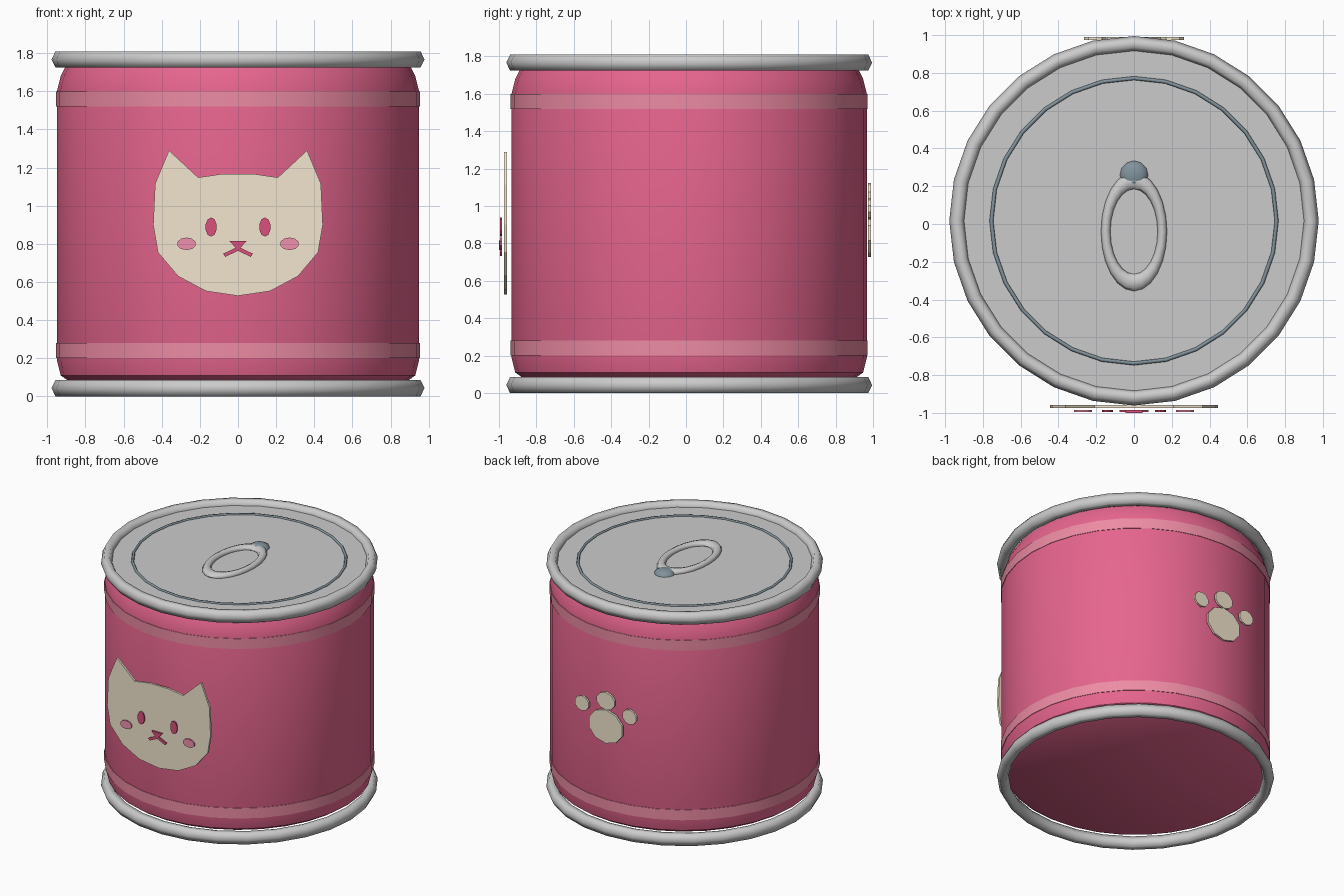
import bpy, bmesh
from math import sin, cos, pi

if "Cube" in bpy.data.objects:
    bpy.data.objects.remove(bpy.data.objects["Cube"])

CY = 0.017  # can axis sits slightly behind the origin because of the front badge


def material(name, r, g, b):
    m = bpy.data.materials.new(name)
    m.diffuse_color = (r, g, b, 1)
    m.use_nodes = True
    m.node_tree.nodes["Principled BSDF"].inputs["Base Color"].default_value = m.diffuse_color
    return m


PINK = material("pink", 0.79, 0.13, 0.27)
BAND = material("light_pink", 0.85, 0.26, 0.37)
BLUSH = material("blush", 0.88, 0.28, 0.43)
ROSE = material("deep_rose", 0.70, 0.08, 0.20)
CREAM = material("cream", 0.90, 0.79, 0.62)
DARK = material("dark_metal", 0.22, 0.29, 0.33)


def finish(name, bm, mat=None):
    bmesh.ops.recalc_face_normals(bm, faces=bm.faces[:])
    me = bpy.data.meshes.new(name)
    bm.to_mesh(me)
    bm.free()
    ob = bpy.data.objects.new(name, me)
    bpy.context.collection.objects.link(ob)
    if mat:
        me.materials.append(mat)
    return ob


def smooth(ob, angle):
    bpy.ops.object.select_all(action='DESELECT')
    ob.select_set(True)
    bpy.context.view_layer.objects.active = ob
    bpy.ops.object.shade_smooth_by_angle(angle=angle)


def lathe(name, profile, mat=None, n=28, closed=False, capped=False,
          center=(0, CY), sy=1, angle=0.7):
    """Revolve an (r, z) profile about a vertical axis."""
    bm = bmesh.new()
    rings = [[bm.verts.new((center[0] + r * cos(2 * pi * i / n),
                            center[1] + sy * r * sin(2 * pi * i / n), z))
              for i in range(n)] for r, z in profile]
    pairs = list(zip(rings, rings[1:]))
    if closed:
        pairs.append((rings[-1], rings[0]))
    for a, b in pairs:
        for i in range(n):
            j = (i + 1) % n
            bm.faces.new((a[i], a[j], b[j], b[i]))
    if capped:
        bm.faces.new(rings[0])
        bm.faces.new(rings[-1])
    ob = finish(name, bm, mat)
    smooth(ob, angle)
    return ob


def tube(name, R, z, rr, rz, m=6, **kw):
    prof = [(R + rr * cos(2 * pi * k / m), z + rz * sin(2 * pi * k / m)) for k in range(m)]
    return lathe(name, prof, closed=True, angle=1.2, **kw)


def plate(name, pts, y0, y1, mat):
    """Flat plate from an (x, z) outline, thick along y."""
    bm = bmesh.new()
    f = bm.faces.new([bm.verts.new((x, y0, z)) for x, z in pts])
    ext = bmesh.ops.extrude_face_region(bm, geom=[f], use_keep_orig=True)
    verts = [v for v in ext["geom"] if isinstance(v, bmesh.types.BMVert)]
    bmesh.ops.translate(bm, verts=verts, vec=(0, y1 - y0, 0))
    return finish(name, bm, mat)


def oval(x, z, rx, rz, n=10):
    return [(x + rx * cos(2 * pi * i / n + pi / 2), z + rz * sin(2 * pi * i / n + pi / 2))
            for i in range(n)]


# can body with tapered shoulders
lathe("can_body", [(0.895, 0.085), (0.93, 0.11), (0.95, 0.19), (0.95, 1.60),
                   (0.93, 1.68), (0.905, 1.73)], PINK, n=32, capped=True)

# label bands
for name, z in (("lower_band", 0.20), ("upper_band", 1.52)):
    lathe(name, [(0.945, z), (0.954, z), (0.954, z + 0.08), (0.945, z + 0.08)],
          BAND, n=32, closed=True)

# rolled rims
for name, z in (("bottom_rim", 0.043), ("top_rim", 1.767)):
    tube(name, 0.937, z, 0.041, 0.0495)

# lid, score line, pull tab and rivet
lathe("lid", [(0.905, 1.73), (0.905, 1.775)], capped=True)
tube("lid_score_line", 0.755, 1.775, 0.01, 0.01, mat=DARK)
tube("pull_tab", 0.15, 1.78, 0.025, 0.025, m=8, n=24, center=(0, -0.04), sy=1.8)
lathe("tab_rivet", [(0.075, 1.775), (0.068, 1.79), (0.045, 1.803), (0.012, 1.808)],
      DARK, n=12, capped=True, center=(0, 0.26))

# cat head badge on the front
half = [(0.168, 0.552), (0.314, 0.63), (0.42, 0.755), (0.445, 0.90), (0.435, 1.115),
        (0.362, 1.29), (0.209, 1.148), (0.08, 1.167)]
plate("cat_head", [(0, 0.527)] + half + [(-x, z) for x, z in reversed(half)],
      -0.958, -0.974, CREAM)

# facial features, floating just ahead of the badge
F0, F1 = -0.984, -1.0
for side, s in (("right", 1), ("left", -1)):
    plate(side + "_eye", oval(s * 0.141, 0.888, 0.03, 0.05), F0, F1 + 0.006, ROSE)
    plate(side + "_cheek", oval(s * 0.27, 0.80, 0.05, 0.033), F0, F1 + 0.006, BLUSH)
    plate(side + "_mouth", [(0, 0.785), (0, 0.763), (s * 0.067, 0.732), (s * 0.078, 0.748)],
          F0, F1 + 0.006, ROSE)
plate("nose", [(-0.045, 0.815), (0.045, 0.815), (0, 0.765)], F0, F1, ROSE)

# paw print on the back
for name, args in (("paw_pad", (0, 0.857, 0.15, 0.13)),
                   ("middle_toe", (0, 1.055, 0.08, 0.068)),
                   ("right_toe", (0.205, 0.985, 0.062, 0.058)),
                   ("left_toe", (-0.205, 0.985, 0.062, 0.058))):
    plate(name, oval(*args), 0.974, 0.99, CREAM)
